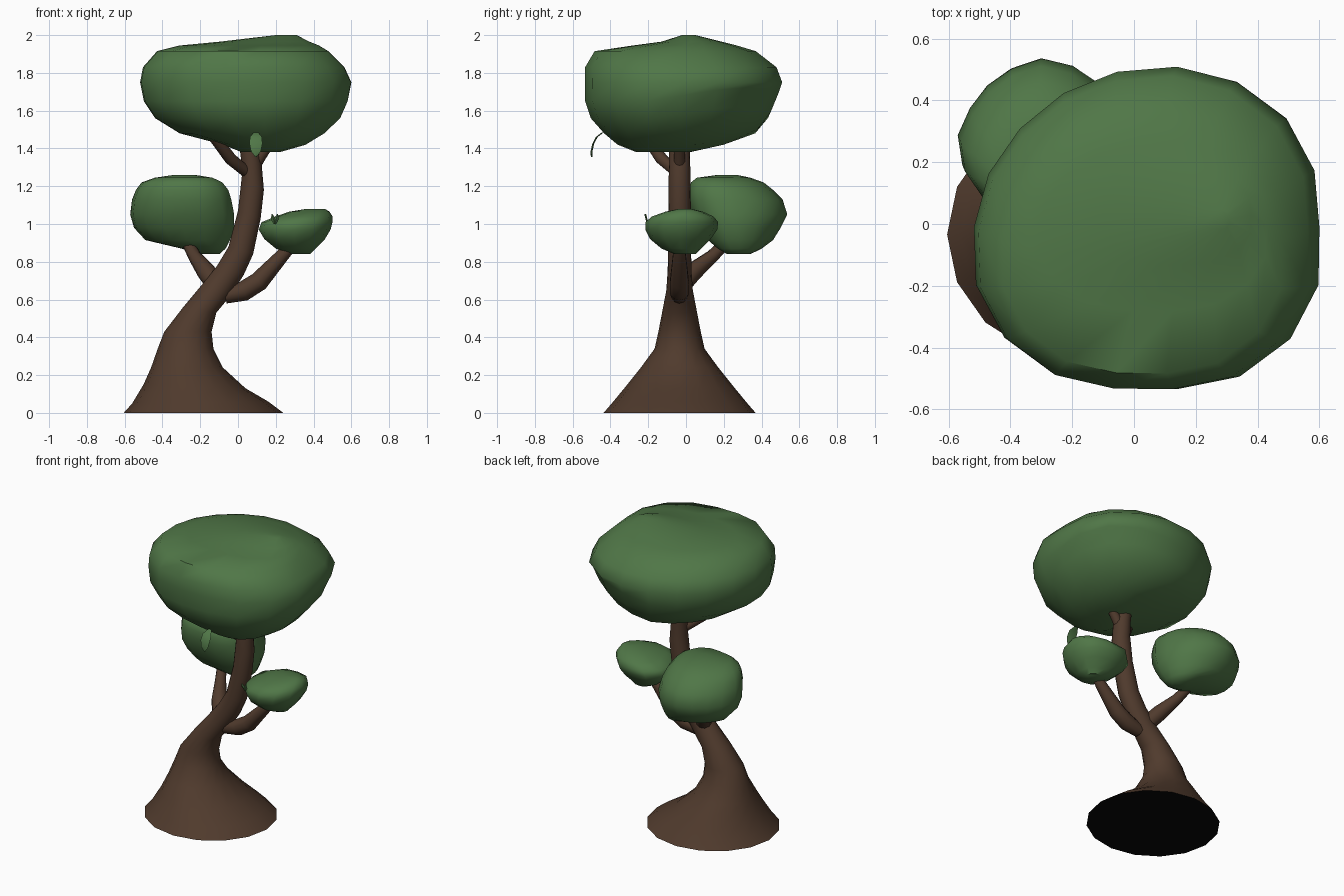
import bpy, bmesh, math, random
from mathutils import Vector

random.seed(4)

def material(name, rgb):
    m = bpy.data.materials.new(name)
    m.diffuse_color = (*rgb, 1)
    return m

BARK = material("bark_brown", (0.08, 0.043, 0.026))
LEAF = material("leaf_green", (0.08, 0.183, 0.063))
DARK = material("underside_black", (0.002, 0.002, 0.002))

def loft(name, rings, mats, angle=40):
    """Skin a list of point rings, counter-clockwise from above, bottom to top."""
    bm = bmesh.new()
    vs = [[bm.verts.new(p) for p in r] for r in rings]
    n = len(vs[0])
    for a, b in zip(vs, vs[1:]):
        for i in range(n):
            j = (i + 1) % n
            bm.faces.new((a[i], a[j], b[j], b[i]))
    bm.faces.new(vs[0][::-1])
    bm.faces.new(vs[-1])
    me = bpy.data.meshes.new(name)
    bm.to_mesh(me)
    bm.free()
    for m in mats:
        me.materials.append(m)
    ob = bpy.data.objects.new(name, me)
    bpy.context.collection.objects.link(ob)
    bpy.ops.object.select_all(action='DESELECT')
    ob.select_set(True)
    bpy.context.view_layer.objects.active = ob
    bpy.ops.object.shade_smooth_by_angle(angle=math.radians(angle))
    return ob

def angles(n):
    return [2 * math.pi * i / n for i in range(n)]

# Leaning trunk: each ring is (left x, left z, right x, right z, half depth)
trunk_rings = [
    (-.605, 0, .24, 0, .4025), (-.56, .05, .16, .06, .355), (-.50, .15, .04, .13, .285),
    (-.46, .24, -.08, .24, .205), (-.425, .34, -.13, .34, .132), (-.39, .43, -.14, .43, .112),
    (-.29, .56, -.115, .53, .09), (-.19, .68, -.04, .62, .07), (-.11, .78, .03, .73, .063),
    (-.05, .88, .08, .84, .061), (0, 1.07, .12, 1.03, .06), (.02, 1.25, .137, 1.18, .058),
    (.015, 1.35, .125, 1.32, .056), (.0, 1.47, .10, 1.47, .053)]
rings = []
for lx, lz, rx, rz, hy in trunk_rings:
    rings.append([((lx + rx) / 2 + math.cos(a) * (rx - lx) / 2, -.034 + math.sin(a) * hy,
                   (lz + rz) / 2 + math.cos(a) * (rz - lz) / 2) for a in angles(16)])
trunk = loft("trunk", rings, [BARK, DARK])
for p in trunk.data.polygons:
    if p.center.z < .001:
        p.material_index = 1

# Branches: tubes along (x, y, z, radius) points
def branch(name, pts, sides=10):
    P = [Vector(p[:3]) for p in pts]
    rings = []
    for i, p in enumerate(P):
        t = (P[min(i + 1, len(P) - 1)] - P[max(i - 1, 0)]).normalized()
        u = Vector((0, 1, 0)).cross(t).normalized()
        v = t.cross(u)
        rings.append([p + (u * math.cos(a) + v * math.sin(a)) * pts[i][3] for a in angles(sides)])
    loft(name, rings, [BARK])

branch("branch_right", [(-.07, -.035, .62, .042), (.03, -.035, .645, .053), (.11, -.035, .695, .052),
                        (.25, -.035, .85, .034), (.31, -.03, .92, .028)])
branch("branch_left", [(-.11, -.03, .67, .05), (-.17, .04, .75, .05), (-.23, .14, .83, .035),
                       (-.29, .25, .94, .026)])
branch("branch_top_left", [(.04, -.055, 1.28, .03), (-.04, -.13, 1.345, .032), (-.14, -.22, 1.48, .03)])
branch("branch_top_right", [(.07, -.034, 1.28, .034), (.12, -.034, 1.36, .03), (.20, -.034, 1.48, .028)])

# Foliage clumps: each level is (z, x min, x max, y min, y max).
# corners = bulge of the four diagonals: right-back, left-back, left-front, right-front
def clump(name, levels, sides, wobble, corners):
    rings = []
    k = [1 + random.uniform(-wobble, wobble) + corners[int(a // (math.pi / 2))] * abs(math.sin(2 * a))
         for a in angles(sides)]
    for z, x0, x1, y0, y1 in levels:
        rings.append([((x0 + x1) / 2 + math.cos(a) * (x1 - x0) / 2 * s,
                       (y0 + y1) / 2 + math.sin(a) * (y1 - y0) / 2 * s,
                       z) for a, s in zip(angles(sides), k)])
    return loft(name, rings, [LEAF], 50)

crown = clump("crown_foliage", [
    (1.38, .02, .22, -.26, .02), (1.42, -.08, .36, -.36, .2), (1.48, -.31, .46, -.43, .38),
    (1.56, -.44, .545, -.50, .45), (1.65, -.5, .585, -.53, .49), (1.75, -.52, .602, -.53, .51),
    (1.83, -.505, .565, -.53, .48), (1.915, -.43, .48, -.48, .37), (1.945, -.31, .43, -.28, .27),
    (1.965, -.1, .38, -.13, .19), (2.0, .2, .31, -.02, .05)], 18, .006, (.055, -.05, .075, .08))
# Slanted underside at the right-back corner
for v in crown.data.vertices:
    d = (v.co.x - .04 + v.co.y) / 1.414
    if v.co.z < 1.72 and d > .25:
        v.co.z += .25 * (d - .25)

left = clump("left_foliage", [
    (.84, -.2, -.1, .22, .34), (.87, -.3, -.07, .17, .40), (.915, -.49, -.05, .12, .46),
    (.98, -.55, -.03, .08, .50), (1.05, -.57, -.03, .04, .535), (1.13, -.56, -.045, .02, .51),
    (1.18, -.54, -.06, .02, .46), (1.22, -.51, -.09, .03, .41), (1.245, -.44, -.14, .06, .34),
    (1.26, -.34, -.23, .17, .27)], 16, .012, (-.03, -.09, .03, .16))
clump("right_foliage", [
    (.84, .27, .38, -.06, .05), (.87, .2, .41, -.13, .08), (.92, .14, .46, -.19, .13),
    (.97, .11, .49, -.215, .165), (1.01, .125, .5, -.215, .17), (1.04, .2, .5, -.18, .145),
    (1.065, .27, .485, -.11, .09), (1.08, .36, .46, -.04, .03)], 12, .01, (.02, .13, .02, .02))

# Loose leaves: thin curved blades along (x, y, z, half width)
def blade(name, pts):
    rings = [[(x + w, y, z), (x, y + .004, z), (x - w, y, z), (x, y - .006, z)] for x, y, z, w in pts]
    loft(name, rings, [LEAF])

blade("hanging_leaf", [(.095, -.498, 1.355, .004), (.095, -.499, 1.385, .026), (.095, -.49, 1.425, .034),
                       (.095, -.472, 1.46, .032), (.095, -.44, 1.485, .012)])
for i, dx in enumerate((-.012, .012)):
    blade(f"sprout_{i}", [(.195, -.2, 1.0, .006), (.195 + dx * .6, -.208, 1.025, .014),
                          (.195 + dx * 1.2, -.215, 1.052, .003)])
